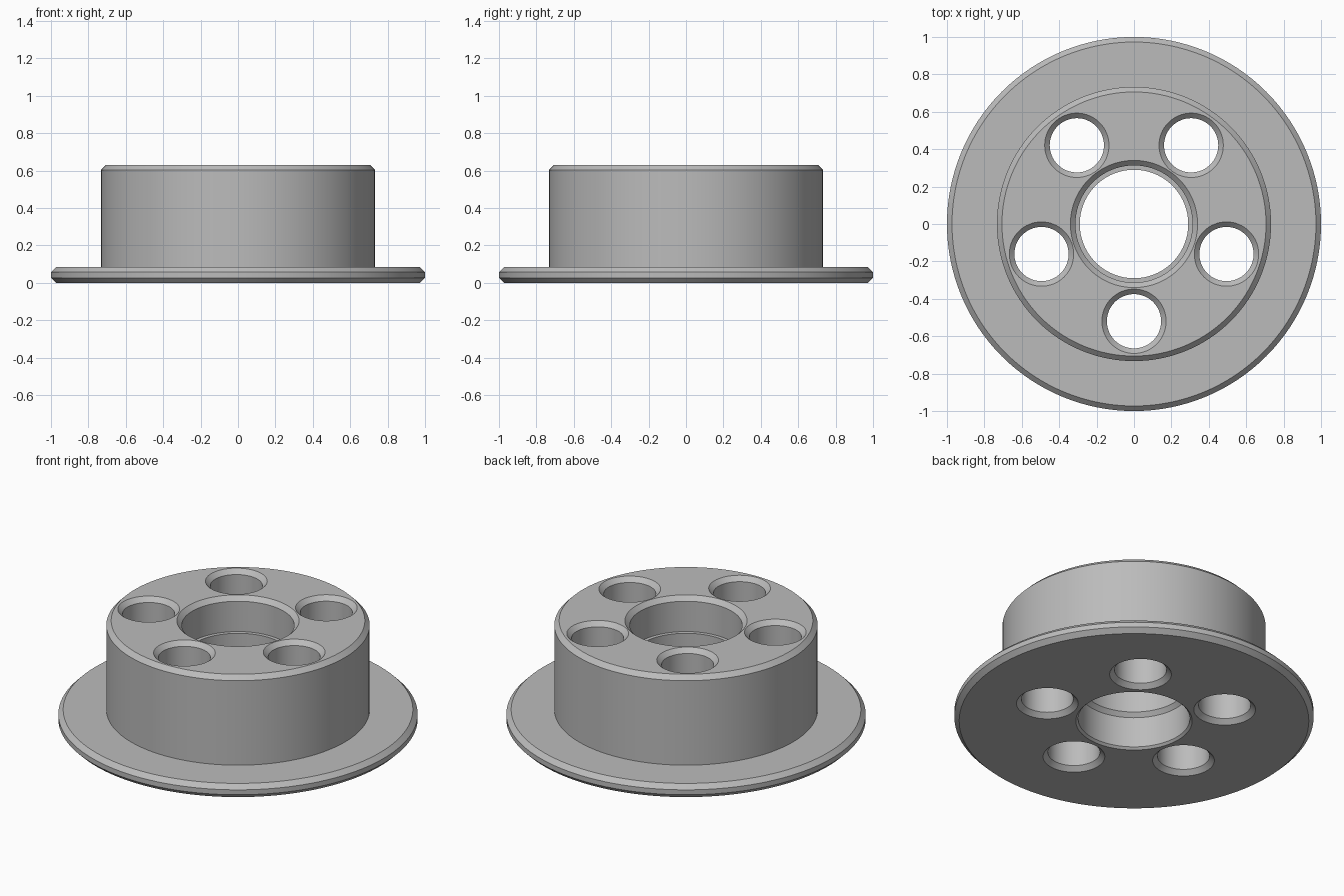
import bpy
import bmesh
from math import cos, sin, pi, radians

cube = bpy.data.objects.get("Cube")
if cube:
    bpy.data.objects.remove(cube, do_unlink=True)

# Single metal colour
metal = bpy.data.materials.new("grey metal")
metal.use_nodes = True
colour = (0.5, 0.5, 0.5, 1)
metal.diffuse_color = colour
metal.node_tree.nodes["Principled BSDF"].inputs["Base Color"].default_value = colour


def lathe(name, profile, segments, closed, location=(0, 0, 0)):
    """Revolve an (r, z) profile; closed joins its ends, otherwise ends are capped."""
    bm = bmesh.new()
    rings = []
    for r, z in profile:
        angles = [2 * pi * i / segments for i in range(segments)]
        rings.append([bm.verts.new((r * cos(a), r * sin(a), z)) for a in angles])
    pairs = list(zip(rings, rings[1:]))
    if closed:
        pairs.append((rings[-1], rings[0]))
    else:
        bm.faces.new(rings[0])
        bm.faces.new(rings[-1])
    for low, high in pairs:
        for i in range(segments):
            j = (i + 1) % segments
            bm.faces.new((low[i], low[j], high[j], high[i]))
    bmesh.ops.recalc_face_normals(bm, faces=bm.faces)
    mesh = bpy.data.meshes.new(name)
    bm.to_mesh(mesh)
    bm.free()
    mesh.materials.append(metal)
    obj = bpy.data.objects.new(name, mesh)
    obj.location = location
    bpy.context.collection.objects.link(obj)
    return obj


HEIGHT = 0.63
CHAMFER = 0.027

# Flange, hub and stepped centre bore as one turned ring
outside = [(1 - CHAMFER, 0), (1, CHAMFER), (1, 0.057), (1 - CHAMFER, 0.084),
           (0.733, 0.084), (0.733, HEIGHT - CHAMFER), (0.706, HEIGHT)]
bore = [(0.34, HEIGHT), (0.313, HEIGHT - CHAMFER), (0.313, 0.417), (0.29, 0.417),
        (0.29, 0.225), (0.311, 0.2), (0.311, 0.013), (0.324, 0)]
spacer = lathe("flanged_hub", outside + bore, 128, True)

# Five bolt holes, chamfered at both ends
HOLE = 0.145
FLARE = HOLE + CHAMFER + 0.02
hole_profile = [(FLARE, -0.02), (HOLE, CHAMFER),
                (HOLE, HEIGHT - CHAMFER), (FLARE, HEIGHT + 0.02)]
bpy.context.view_layer.objects.active = spacer
for k in range(5):
    a = radians(-90 + 72 * k)
    cutter = lathe("bolt_hole_cutter", hole_profile, 64, False,
                   (0.52 * cos(a), 0.52 * sin(a), 0))
    cutter.hide_render = True
    cut = spacer.modifiers.new("bolt_hole", 'BOOLEAN')
    cut.operation = 'DIFFERENCE'
    cut.solver = 'EXACT'
    cut.object = cutter
    bpy.ops.object.modifier_apply(modifier=cut.name)
    bpy.data.objects.remove(cutter, do_unlink=True)

# Smooth walls with crisp chamfers
for other in bpy.context.selected_objects:
    other.select_set(False)
spacer.select_set(True)
bpy.ops.object.shade_smooth_by_angle(angle=radians(25))
